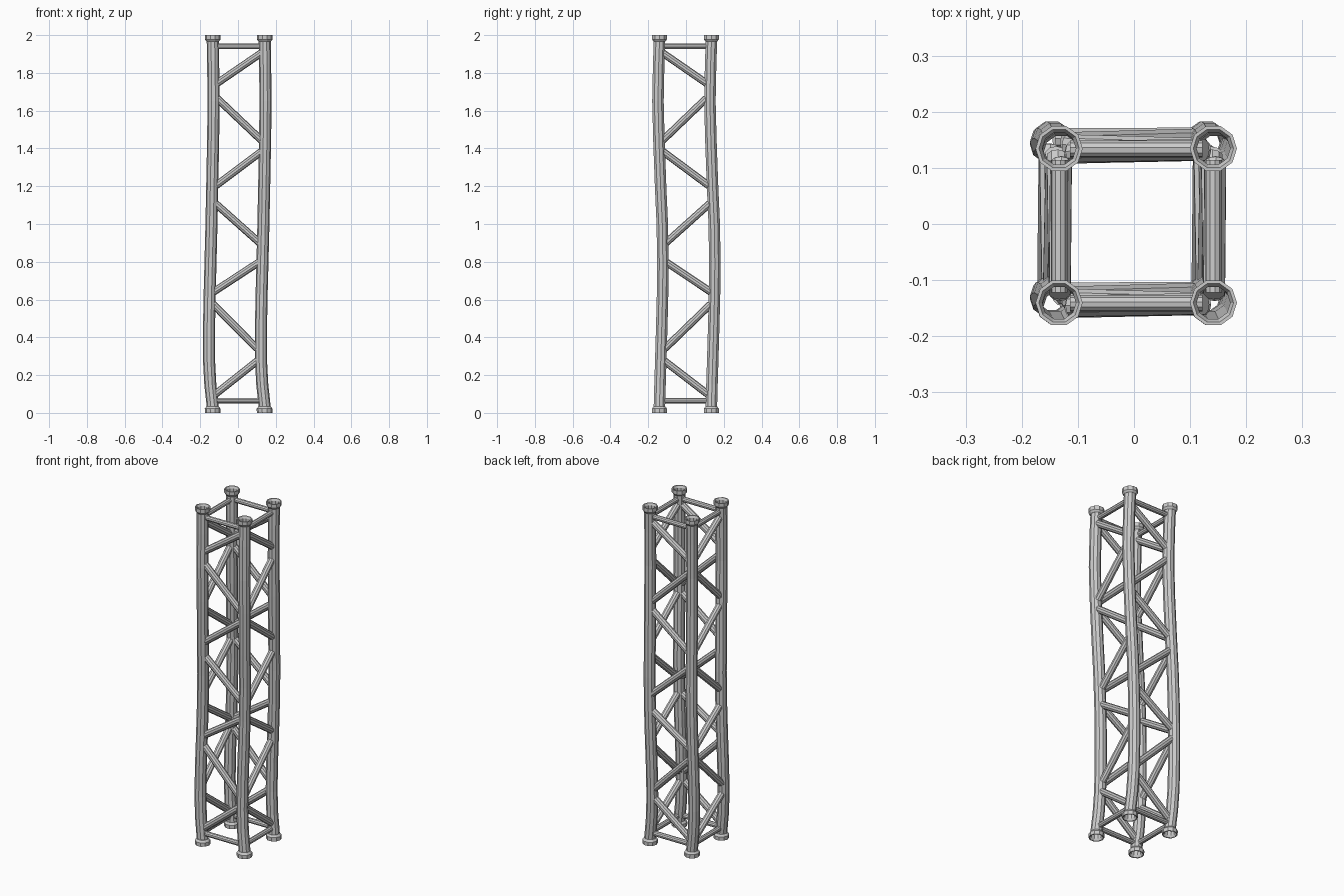
import bpy, bmesh, math
from mathutils import Vector

if "Cube" in bpy.data.objects:
    bpy.data.objects.remove(bpy.data.objects["Cube"])

SIDES = 10
HALF = 0.1375          # half spacing between chords
CHORD_R, BRACE_R, BAR_R = 0.032, 0.02, 0.015

# gentle bend of the whole tower: (z, x offset, y offset)
BEND = [(0, .004, -.003), (.04, .003, -.003), (.15, -.009, 0), (.28, -.016, .004),
        (.45, -.016, .009), (.65, -.012, .014), (.8, -.008, .015), (1.0, -.003, .012),
        (1.2, .001, .003), (1.45, .006, -.006), (1.65, .008, -.011), (1.85, .006, -.007),
        (1.96, .004, -.003), (2, .004, -.003)]


def bend(z):
    for (z0, x0, y0), (z1, x1, y1) in zip(BEND, BEND[1:]):
        if z <= z1:
            t = (z - z0) / (z1 - z0)
            return Vector((x0 + (x1 - x0) * t, y0 + (y1 - y0) * t, z))


def loft(name, rings, close=False, caps=False):
    """Skin rings given as (centre, radius, u axis, v axis)."""
    bm = bmesh.new()
    loops = []
    for c, r, u, v in rings:
        loops.append([bm.verts.new(c + r * (math.cos(a) * u + math.sin(a) * v))
                      for a in (2 * math.pi * i / SIDES for i in range(SIDES))])
    pairs = list(zip(loops, loops[1:]))
    if close:
        pairs.append((loops[-1], loops[0]))
    for a, b in pairs:
        for i in range(SIDES):
            j = (i + 1) % SIDES
            bm.faces.new((a[i], a[j], b[j], b[i]))
    if caps:
        bm.faces.new(loops[0])
        bm.faces.new(loops[-1])
    bmesh.ops.recalc_face_normals(bm, faces=bm.faces)
    me = bpy.data.meshes.new(name)
    bm.to_mesh(me)
    bm.free()
    ob = bpy.data.objects.new(name, me)
    bpy.context.collection.objects.link(ob)
    return ob


X, Y = Vector((1, 0, 0)), Vector((0, 1, 0))


def rod(name, a, b, r):
    d = (b - a).normalized()
    u = d.orthogonal().normalized()
    v = d.cross(u)
    loft(name, [(a, r, u, v), (b, r, u, v)], caps=True)


# hollow chords with flared end collars
COLLAR = [(0, .042), (.022, .042), (.034, .033), (.034, .030), (.012, .030), (0, .036)]
for sx in (-1, 1):
    for sy in (-1, 1):
        corner = Vector((sx * HALF, sy * HALF, 0))
        outer = [(corner + bend(min(max(z, .012), 1.988)), CHORD_R, X, Y) for z, _, _ in BEND]
        loft("chord", outer)
        for top in (False, True):
            rings = []
            for h, r in COLLAR:
                z = 2 - h if top else h
                rings.append((corner + bend(z), r, X, Y))
            loft("top_collar" if top else "bottom_collar", rings, close=True)

# zigzag diagonals: (z at start side, z at opposite side)
DIAGONALS = [(1.905, 1.745), (1.443, 1.665), (1.383, 1.203), (.902, 1.108),
             (.797, .64), (.34, .575), (.275, .098)]
REACH = 0.118
for side in (-1, 1):
    def front_point(s, z):          # front and back faces
        return bend(z) + Vector((s * REACH, side * HALF, 0))

    def side_point(s, z):           # left and right faces
        return bend(z) + Vector((side * HALF, s * REACH, 0))

    for za, zb in DIAGONALS:
        rod("front_back_brace", front_point(1, za), front_point(-1, zb), BRACE_R)
        rod("side_brace", side_point(-1, za), side_point(1, zb), BRACE_R)

    # horizontal bars at both ends
    for z in (.065, 1.94):
        rod("front_back_bar", front_point(-1, z), front_point(1, z), BAR_R)
        rod("side_bar", side_point(-1, z), side_point(1, z), BAR_R)
